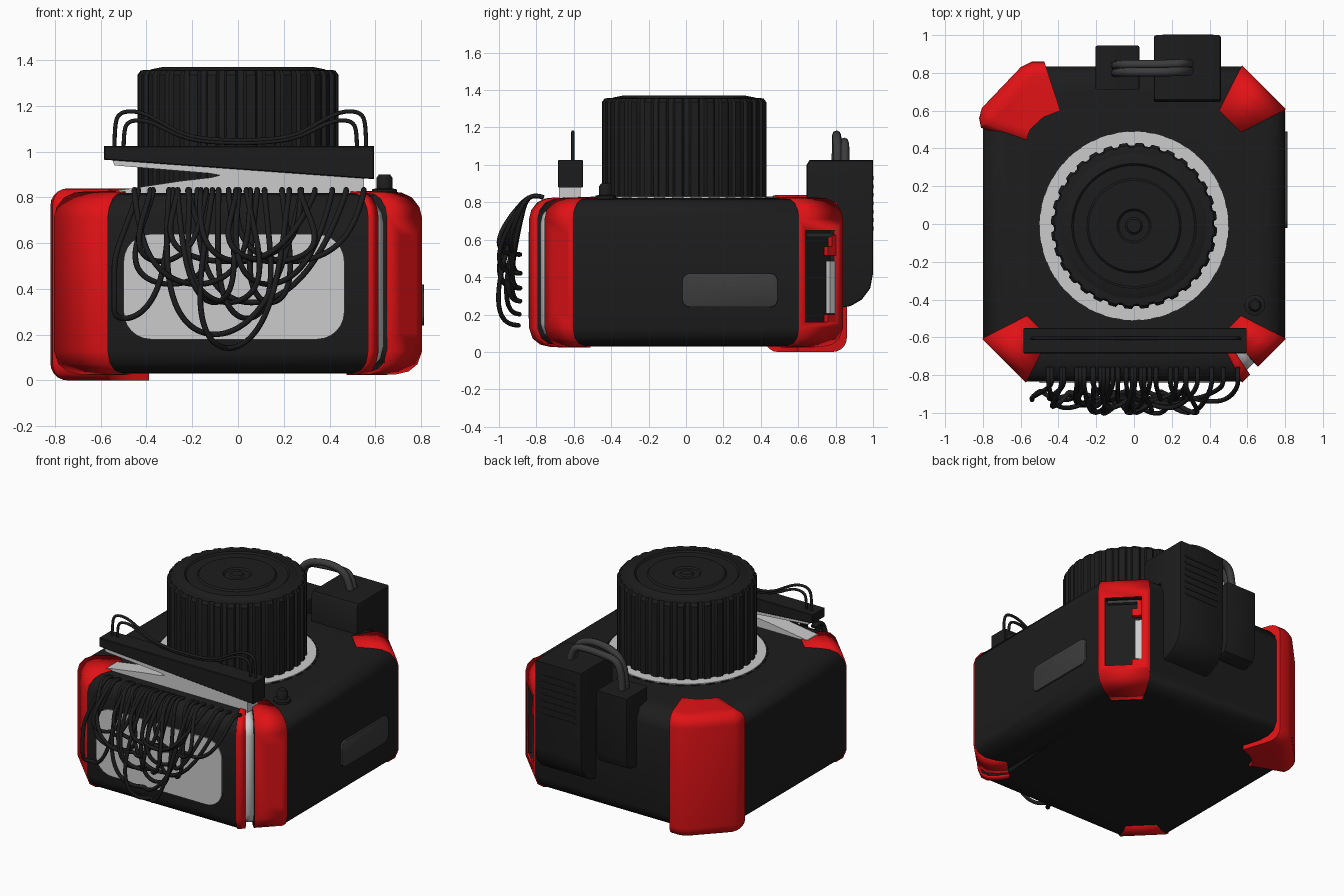
import bpy, bmesh, math, random
from mathutils import Vector

if "Cube" in bpy.data.objects:
    bpy.data.objects.remove(bpy.data.objects["Cube"])

random.seed(4)


def material(name, rgb):
    m = bpy.data.materials.new(name)
    m.diffuse_color = (*rgb, 1)
    m.use_nodes = True
    m.node_tree.nodes["Principled BSDF"].inputs["Base Color"].default_value = m.diffuse_color
    return m


BLACK = material("black", (0.012, 0.012, 0.012))
RED = material("red", (0.75, 0.006, 0.008))
DARK = material("dark_grey", (0.045, 0.045, 0.045))


def finish(name, bm, mat):
    bmesh.ops.recalc_face_normals(bm, faces=bm.faces)
    me = bpy.data.meshes.new(name)
    bm.to_mesh(me)
    bm.free()
    ob = bpy.data.objects.new(name, me)
    bpy.context.collection.objects.link(ob)
    if mat:
        me.materials.append(mat)
    activate(ob)
    bpy.ops.object.shade_smooth_by_angle(angle=math.radians(35))
    return ob


def activate(ob):
    bpy.ops.object.select_all(action='DESELECT')
    ob.select_set(True)
    bpy.context.view_layer.objects.active = ob


def loft(name, rings, mat, caps=True, closed=True):
    bm = bmesh.new()
    vs = [[bm.verts.new(p) for p in r] for r in rings]
    n = len(rings[0])
    for a, b in zip(vs, vs[1:]):
        for i in range(n if closed else n - 1):
            j = (i + 1) % n
            bm.faces.new((a[i], a[j], b[j], b[i]))
    if caps:
        bm.faces.new(vs[0])
        bm.faces.new(vs[-1])
    return finish(name, bm, mat)


def prism(name, pts, axis, a, b, mat, bevel=0.0, seg=2, pick=None):
    put = {'x': lambda p, h: (h, p[0], p[1]), 'y': lambda p, h: (p[0], h, p[1]),
           'z': lambda p, h: (p[0], p[1], h)}[axis]
    bm = bmesh.new()
    lo = [bm.verts.new(put(p, a)) for p in pts]
    hi = [bm.verts.new(put(p, b)) for p in pts]
    n = len(pts)
    bm.faces.new(lo)
    bm.faces.new(hi)
    for i in range(n):
        j = (i + 1) % n
        bm.faces.new((lo[i], lo[j], hi[j], hi[i]))
    if bevel:
        ok = set(lo[:pick] + hi[:pick])
        side = lambda e: (e.verts[0] in lo) == (e.verts[1] in lo)
        edges = [e for e in bm.edges if side(e) and e.verts[0] in ok and e.verts[1] in ok]
        bmesh.ops.bevel(bm, geom=edges, offset=bevel, segments=seg, profile=0.5, affect='EDGES')
    return finish(name, bm, mat)


def rounded(x0, x1, y0, y1, r, n=6):
    out = []
    for k, (cx, cy) in enumerate([(x1 - r, y1 - r), (x0 + r, y1 - r), (x0 + r, y0 + r), (x1 - r, y0 + r)]):
        for i in range(n + 1):
            a = (k + i / n) * math.pi / 2
            out.append((cx + r * math.cos(a), cy + r * math.sin(a)))
    return out


def tube(name, pts, r, mat):
    cu = bpy.data.curves.new(name, 'CURVE')
    cu.dimensions = '3D'
    cu.bevel_depth, cu.bevel_resolution, cu.use_fill_caps = r, 2, True
    s = cu.splines.new('NURBS')
    s.points.add(len(pts) - 1)
    for p, q in zip(s.points, pts):
        p.co = (*q, 1)
    s.use_endpoint_u, s.order_u, s.resolution_u = True, 3, 4
    ob = bpy.data.objects.new(name, cu)
    bpy.context.collection.objects.link(ob)
    cu.materials.append(mat)
    return ob


# Body: chamfered block with rounded rims, as (inset, height) steps
PROFILE = [(.2, .03), (.12, .032), (.06, .045), (.02, .075), (0, .13), (0, .71),
           (.012, .755), (.045, .795), (.09, .815), (.14, .82), (.25, .822)]


def octagon(d, z):
    x, y, cx, cy = .8 - d, .835 - d, .57 - .414 * d, .605 - .414 * d
    return [(x, -cy, z), (x, cy, z), (cx, y, z), (-cx, y, z),
            (-x, cy, z), (-x, -cy, z), (-cx, -y, z), (cx, -y, z)]


body = loft("body", [octagon(d, z) for d, z in PROFILE], BLACK)


# Corner pieces: strips that follow the body profile across a chamfer
def at_corner(sx, sy, out, t, z):
    return (sx * (.685 + .7071 * (out - t)), sy * (.72 + .7071 * (out + t)), z)


def strip(name, sx, sy, t0, t1, off, thick, mat):
    rows = []
    for d, z in PROFILE:
        k = 1 - 2 * d
        zz = .425 + (z - .425) * (1 + off / .395)
        rows.append([at_corner(sx, sy, off - d, t * k, zz) for t in (t0, t1)])
    ob = loft(name, rows, mat, caps=False, closed=False)
    m = ob.modifiers.new("thickness", 'SOLIDIFY')
    m.thickness, m.offset = thick, 0
    bpy.ops.object.modifier_apply(modifier=m.name)
    return ob


def corner_box(name, sx, sy, out, t, z, size, mat):
    bm = bmesh.new()
    bmesh.ops.create_cube(bm, size=1)
    for v in bm.verts:
        v.co = at_corner(sx, sy, out + v.co.x * size[0], t + v.co.y * size[1], z + v.co.z * size[2])
    return finish(name, bm, mat)


def cut(targets, cutter):
    cutter.hide_render = True
    for t in targets:
        activate(t)
        m = t.modifiers.new("cut", 'BOOLEAN')
        m.operation, m.solver, m.object = 'DIFFERENCE', 'EXACT', cutter
        bpy.ops.object.modifier_apply(modifier=m.name)
    bpy.data.objects.remove(cutter)


strip("front_left_corner", -1, -1, -.163, .163, 0, .012, RED)
# Front right corner with a grey groove and five vents
vent_corner = strip("front_right_corner", 1, -1, -.163, .045, 0, .012, RED)
strip("front_right_corner_edge", 1, -1, .105, .163, 0, .012, RED)
cut([body], strip("groove_cutter", 1, -1, .045, .105, 0, .08, None))
strip("groove_strip", 1, -1, .042, .108, -.03, .012, None)
for i in range(5):
    z = .245 + i * .088
    cut([body, vent_corner], corner_box("vent_cutter", 1, -1, 0, -.075, z, (.07, .1, .075), None))
    corner_box("vent_insert", 1, -1, -.02, -.108, z, (.02, .034, .075), None)
# Back right corner with a port recess
port_corner = strip("back_right_corner", 1, 1, -.163, .163, 0, .012, RED)
cut([body, port_corner], corner_box("port_cutter", 1, 1, 0, -.005, .405, (.08, .23, .49), None))
corner_box("port_top_bar", 1, 1, -.015, -.005, .625, (.025, .2, .02), DARK)
corner_box("port_side_plate", 1, 1, -.015, .09, .345, (.03, .04, .28), None)
for t, z, w, h in [(.095, .575, .03, .1), (.08, .54, .06, .05), (.08, .18, .06, .04)]:
    corner_box("port_step", 1, 1, -.01, t, z, (.03, w, h), RED)

# Back left bumper
prism("back_left_bumper",
      [(-.58, .42), (-.81, .51), (-.82, .56), (-.805, .615), (-.6, .83), (-.54, .86), (-.475, .86),
       (-.39, .6), (-.48, .565), (-.55, .5)], 'z', 0, .84, RED, bevel=.075, seg=5, pick=7)

# Panels on front and right
prism("front_panel", rounded(-.5, .465, .18, .64, .12), 'y', -.842, -.8, None)
prism("side_panel", rounded(-.02, .49, .24, .42, .04), 'x', .78, .812, DARK, bevel=.005)


# Ribbed knob with collar
def gear(r, ri, z, n=32):
    out = []
    for i in range(n):
        for f, rr in ((0, ri), (.3, ri), (.42, r), (.88, r)):
            a = (i + f) / n * math.tau
            out.append((rr * math.cos(a), rr * math.sin(a) - .01, z))
    return out


loft("knob", [gear(.44, .425, .8), gear(.44, .425, 1.335), gear(.425, .415, 1.355),
              gear(.4, .4, 1.358)], BLACK)
loft("knob_top", [gear(r, r, z) for r, z in
                  [(.41, 1.34), (.38, 1.36), (.33, 1.37), (.32, 1.36), (.25, 1.36), (.24, 1.37),
                   (.09, 1.37), (.08, 1.36), (.045, 1.36), (.035, 1.37)]], BLACK)
loft("knob_collar", [gear(.5, .5, .8), gear(.5, .5, .83)], None)
loft("collar_teeth", [gear(.512, .495, .8), gear(.512, .495, .826)], BLACK)

# Small push button
rings = [(.055, .8), (.055, .835), (.035, .84), (.035, .885), (.025, .9)]
loft("button", [[(.64 + r * math.cos(a * math.tau / 24), -.43 + r * math.sin(a * math.tau / 24), z)
                 for a in range(24)] for r, z in rings], BLACK)

# Slanted rail and its grey clamp
prism("rail", [(-.585, .965), (-.585, 1.025), (.595, 1.025), (.595, .88)], 'y', -.685, -.55, BLACK, .004, 1)
prism("rail_clamp", [(-.55, .97), (.55, .9), (.55, .81), (-.55, .81), (-.53, .83), (-.25, .872), (-.12, .887),
                     (-.08, .897), (-.12, .905), (-.25, .916), (-.54, .94)], 'y', -.68, -.565, None)
for k in range(2):
    o = .04 * k
    half = [(.55 - o, 1.0), (.55 - o, 1.1 - o / 2), (.535 - o, 1.17 - o), (.46 - o / 2, 1.18 - o),
            (.38, 1.15 - o * .6), (.25, 1.07 - o * .3), (.1, 1.05 - o * .3)]
    pts = [(-x + .01, -.605, z) for x, z in half] + [(x + .01, -.605, z) for x, z in half[::-1]]
    tube("rail_wire", pts, .009, BLACK)

# Tangle of cables hanging over the front
for i in range(16):
    x0 = -.42 + .034 * i + random.uniform(-.03, .03)
    x1 = min(x0 + random.uniform(.1, .6), .5)
    if i % 4 == 3:
        x0, x1 = x0 - .12, min(x1 + .15, .55)
    depth = random.choice((.3, .4, .48, .55, .62)) if i != 9 else .68
    swell, out, lean = random.uniform(.03, .12), random.uniform(.05, .13), random.uniform(-.14, .08)
    pts = [(x0, -.76, .825), (x0, -.8, .84)]
    for j in range(21):
        s = j / 20
        h = math.sin(math.pi * s) ** .8
        x = x0 + (x1 - x0) * s - swell * math.sin(math.tau * s) + lean * h
        y = -.855 - out * abs(math.sin(math.tau * s)) ** .7 - .025 * h
        pts.append((max(-.54, min(.56, x)), y, .82 - depth * h))
    pts += [(x1, -.8, .84), (x1, -.76, .825)]
    tube("front_cable", pts, .0125, BLACK)

# Two back plugs joined by a thick double cord
prism("large_plug", [(.645, .81), (.645, 1.0), (.66, 1.025), (1.0, 1.025), (1.0, .42), (.985, .34),
                     (.94, .28), (.88, .245), (.82, .235), (.82, .81)], 'x', .105, .46, BLACK, .012)
for i in range(7):
    prism("plug_ridge", rounded(.15, .42, .65 + .045 * i, .67 + .045 * i, .008, 2), 'y', .99, 1.003, BLACK)
prism("small_plug", [(.71, .81), (.71, .91), (.945, .91), (.945, .48), (.92, .42), (.87, .4),
                     (.82, .4), (.82, .81)], 'x', -.205, .03, BLACK, .012)
for y in (.805, .845):
    pts = [(-.1, y - .005, .85), (-.1, y - .005, .98), (-.07, y, 1.1), (.03, y, 1.16 - (y - .8)),
           (.18, y, 1.17 - (y - .8)), (.28, y + .005, 1.11), (.3, y + .005, .98)]
    tube("plug_cord", pts, .024, DARK)
